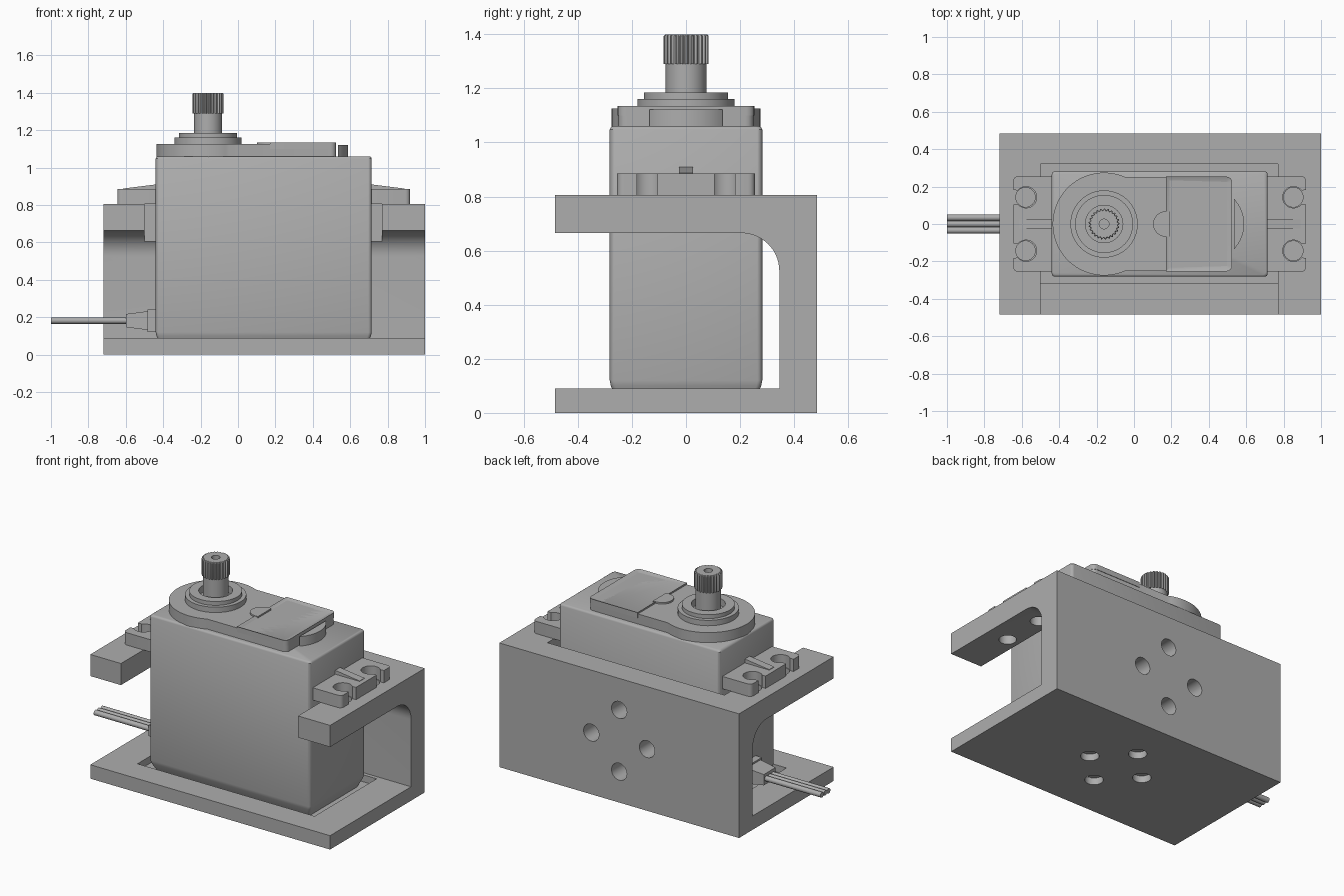
import bpy, bmesh, math
from math import cos, sin, pi, radians

if "Cube" in bpy.data.objects:
    bpy.data.objects.remove(bpy.data.objects["Cube"])

grey = bpy.data.materials.new("plain grey")
grey.diffuse_color = (0.42, 0.42, 0.42, 1)
grey.use_nodes = True
grey.node_tree.nodes["Principled BSDF"].inputs["Base Color"].default_value = grey.diffuse_color


def loft(name, sections, panel=None):
    """Skin matching rings of points and cap both ends; panel = (inset, depth) on the last cap."""
    bm = bmesh.new()
    rings = [[bm.verts.new(p) for p in s] for s in sections]
    n = len(rings[0])
    for a, b in zip(rings, rings[1:]):
        for i in range(n):
            j = (i + 1) % n
            bm.faces.new((a[i], a[j], b[j], b[i]))
    bm.faces.new(rings[0][::-1])
    cap = bm.faces.new(rings[-1])
    bmesh.ops.recalc_face_normals(bm, faces=bm.faces[:])
    if panel:
        bmesh.ops.inset_region(bm, faces=[cap], thickness=panel[0])
        bmesh.ops.translate(bm, verts=cap.verts[:], vec=(0, 0, -panel[1]))
    mesh = bpy.data.meshes.new(name)
    bm.to_mesh(mesh)
    bm.free()
    mesh.materials.append(grey)
    ob = bpy.data.objects.new(name, mesh)
    bpy.context.collection.objects.link(ob)
    return ob


def arc(cx, cy, r, a0, a1, n):
    return [(cx + r * cos(radians(a0 + (a1 - a0) * i / n)),
             cy + r * sin(radians(a0 + (a1 - a0) * i / n))) for i in range(n + 1)]


def circle(cx, cy, r, n=48):
    return arc(cx, cy, r, 0, 360, n)[:-1]


def rounded(x0, x1, y0, y1, r, n=4):
    return (arc(x1 - r, y1 - r, r, 0, 90, n) + arc(x0 + r, y1 - r, r, 90, 180, n)
            + arc(x0 + r, y0 + r, r, 180, 270, n) + arc(x1 - r, y0 + r, r, 270, 360, n))


def at_z(pts, z):
    return [(x, y, z) for x, y in pts]


def at_x(pts, x):
    return [(x, y, z) for y, z in pts]


def prism(name, pts, z0, z1, panel=None):
    return loft(name, [at_z(pts, z0), at_z(pts, z1)], panel)


def box(name, x0, x1, y0, y1, z0, z1):
    return prism(name, [(x0, y0), (x1, y0), (x1, y1), (x0, y1)], z0, z1)


def activate(ob):
    bpy.ops.object.select_all(action='DESELECT')
    ob.select_set(True)
    bpy.context.view_layer.objects.active = ob


def cut(ob, cutter):
    cutter.hide_render = True
    mod = ob.modifiers.new("cut", 'BOOLEAN')
    mod.operation, mod.object, mod.solver = 'DIFFERENCE', cutter, 'EXACT'
    activate(ob)
    bpy.ops.object.modifier_apply(modifier=mod.name)
    bpy.data.objects.remove(cutter)


# Bracket: C-shaped section with a rounded inner top corner
section = [(-.485, 0), (.485, 0), (.485, .805), (-.485, .805), (-.485, .665)]
section += arc(.205, .525, .14, 90, 0, 14) + [(.345, .09), (-.485, .09)]
bracket = loft("bracket", [at_x(section, -.72), at_x(section, 1.0)])
cut(bracket, box("slot_cutter", -.5, .77, -.7, .32, .5, 1))
cut(bracket, box("pocket_cutter", -.5, .77, -.315, .32, .045, .3))

# Bracket holes: a diamond of four in the base and in the back wall
for dx, dy in ((.2, 0), (-.2, 0), (0, .2), (0, -.2)):
    cut(bracket, prism("hole_cutter", circle(.14 + dx, dy, .055, 32), -.1, .3))
    ring = circle(.14 + dx, .4 + dy, .055, 32)
    cut(bracket, loft("hole_cutter", [[(x, y, z) for x, z in ring] for y in (.22, .6)]))
# Screw holes in the top arms
for x in (-.58, .852):
    for y in (-.143, .143):
        cut(bracket, prism("hole_cutter", circle(x, y, .052, 32), .6, .9))

# Motor case with tapered foot and softened top edge
loft("motor_case", [at_z(rounded(-.44 + i, .715 - i, -.282 + i, .282 - i, .018), z)
                    for i, z in ((.028, .046), (.004, .1), (0, .12), (0, 1.048), (.004, 1.056), (.01, 1.06))])

# Mounting ears with open screw slots, and a sloping rib on each
ear = [(-.02, -.255)] + arc(.18, -.23, .025, -90, 0, 4)
for c in (-.143, .143):
    ear += [(.205, c - .0375)] + arc(.137, c, .057, -41, -319, 26) + [(.205, c + .0375)]
ear += arc(.18, .23, .025, 0, 90, 4) + [(-.02, .255)]
for side, base, sign in (("left", -.44, -1), ("right", .715, 1)):
    prism(side + "_ear", [(base + sign * u, v) for u, v in ear], .805, .885)
    rib = [(-.02, .87), (.175, .87), (.175, .888), (0, .91), (-.02, .91)]
    loft(side + "_rib", [[(base + sign * u, y, z) for u, z in rib] for y in (-.025, .025)])

# Gearbox lid: large round end running into a straight block, small round end cap
lid = arc(-.16, 0, .275, 65.4, 294.6, 48)
lid += arc(.495, -.22, .03, -90, 0, 4) + arc(.495, .22, .03, 0, 90, 4)
prism("gearbox_lid", lid, 1.05, 1.125)
prism("lid_end_cap", arc(.395, 0, .194, -44, 44, 16), 1.05, 1.122)

# Raised cover with a recessed panel, and its half-round tab
cover = [(.17, .253), (.17, -.253)] + arc(.495, -.223, .03, -90, 0, 4) + arc(.495, .223, .03, 0, 90, 4)
prism("raised_cover", cover, 1.1, 1.135, panel=(.028, .01))
prism("cover_tab", arc(.17, 0, .068, 90, 270, 16) + [(.19, -.068), (.19, .068)], 1.1, 1.135)

# Stepped collar around the output shaft
loft("shaft_collar", [at_z(circle(-.16, 0, r, 64), z) for r, z in
                      ((.18, 1.1), (.18, 1.16), (.155, 1.16), (.155, 1.185), (.1, 1.185), (.1, 1.14))])
prism("output_shaft", circle(-.16, 0, .075), 1.12, 1.292)

# Splined shaft head with a bore in the top
TEETH = 25


def spline(r, depth):
    return [(-.16 + (r - depth * (i % 4 > 1)) * cos(2 * pi * i / (4 * TEETH)),
             (r - depth * (i % 4 > 1)) * sin(2 * pi * i / (4 * TEETH))) for i in range(4 * TEETH)]


loft("shaft_spline", [at_z(spline(r, d), z) for r, d, z in
                      ((.083, .008, 1.29), (.083, .008, 1.394), (.077, .006, 1.4),
                       (.026, 0, 1.4), (.026, 0, 1.3))])

# Cable boot and three wires
loft("cable_boot", [at_x([(-w, .182 - h), (w, .182 - h), (w, .182 + h), (-w, .182 + h)], x)
                    for w, h, x in ((.06, .035, -.6), (.072, .05, -.485), (.085, .06, -.485), (.085, .06, -.42))])
for i in (-1, 0, 1):
    loft("wire_%d" % (i + 2), [at_x(circle(i * .034, .182, .017, 20), x) for x in (-1, -.59)])

# Smooth the round surfaces, keep the edges sharp
for ob in list(bpy.context.scene.objects):
    activate(ob)
    bpy.ops.object.shade_smooth_by_angle(angle=radians(30))
